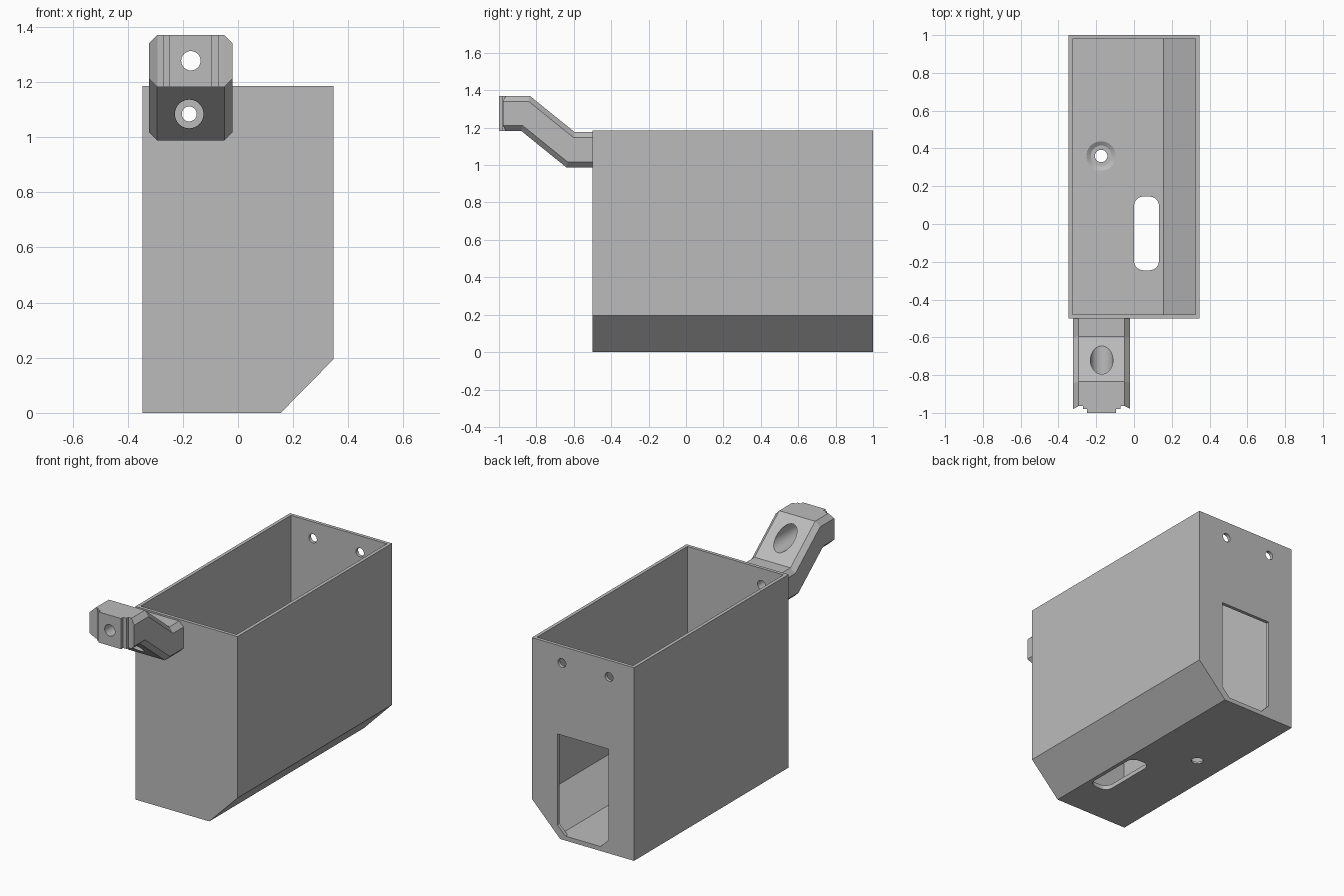
import bpy, bmesh, math
from mathutils import Matrix

if "Cube" in bpy.data.objects:
    bpy.data.objects.remove(bpy.data.objects["Cube"], do_unlink=True)

grey = bpy.data.materials.new("plain_grey")
grey.use_nodes = True
colour = (0.5, 0.5, 0.5, 1)
grey.diffuse_color = colour
grey.node_tree.nodes["Principled BSDF"].inputs["Base Color"].default_value = colour


def finish(name, bm):
    bmesh.ops.recalc_face_normals(bm, faces=bm.faces)
    mesh = bpy.data.meshes.new(name)
    bm.to_mesh(mesh)
    bm.free()
    mesh.materials.append(grey)
    ob = bpy.data.objects.new(name, mesh)
    bpy.context.collection.objects.link(ob)
    return ob


def loft(name, rings):
    """Skin a list of equal point rings and cap both ends."""
    bm = bmesh.new()
    rows = [[bm.verts.new(p) for p in ring] for ring in rings]
    n = len(rows[0])
    for a, b in zip(rows, rows[1:]):
        for i in range(n):
            j = (i + 1) % n
            bm.faces.new((a[i], a[j], b[j], b[i]))
    bm.faces.new(rows[0])
    bm.faces.new(rows[-1])
    return finish(name, bm)


def prism_y(name, profile, y0, y1):
    return loft(name, [[(x, y, z) for x, z in profile] for y in (y0, y1)])


def prism_z(name, profile, z0, z1):
    return loft(name, [[(x, y, z) for x, y in profile] for z in (z0, z1)])


def circle(cx, cy, r, n=40):
    return [(cx + r * math.cos(2 * math.pi * i / n),
             cy + r * math.sin(2 * math.pi * i / n)) for i in range(n)]


def cut(target, cutter):
    cutter.hide_render = True
    mod = target.modifiers.new("cut", 'BOOLEAN')
    mod.operation = 'DIFFERENCE'
    mod.solver = 'EXACT'
    mod.object = cutter
    bpy.context.view_layer.objects.active = target
    bpy.ops.object.modifier_apply(modifier=mod.name)
    bpy.data.objects.remove(cutter, do_unlink=True)


# Bin body: a tall box with one bevelled lower edge, hollowed from above
W, H, FLOOR = 0.347, 1.186, 0.027
IN = W - 0.021
body = prism_y("bin_body", [(-W, 0), (0.155, 0), (W, 0.195), (W, H), (-W, H)], -0.5, 1)
cut(body, prism_y("cavity", [(-IN, FLOOR), (0.157, FLOOR), (IN, 0.2),
                             (IN, 1.4), (-IN, 1.4)], -0.479, 0.979))

# Back window with clipped lower corners
B, C = 0.174, 0.055
cut(body, prism_y("window", [(-B, FLOOR + C), (C - B, FLOOR), (B - C, FLOOR),
                             (B, FLOOR + C), (B, 0.64), (-B, 0.64)], 0.9, 1.1))

# Two screw holes at the top of the back wall
HOLE_X, HOLE_Z = -0.177, 1.084
for x in (HOLE_X, 0.143):
    cut(body, prism_y("back_hole", circle(x, HOLE_Z, 0.027), 0.9, 1.1))

# Rounded slot in the floor
slot, r = [], 0.05
for k, (cx, cy) in enumerate(((0.132 - r, 0.145 - r), (r, 0.145 - r),
                              (r, r - 0.245), (0.132 - r, r - 0.245))):
    for s in range(9):
        a = math.pi / 2 * (k + s / 8)
        slot.append((cx + r * math.cos(a), cy + r * math.sin(a)))
cut(body, prism_z("slot", slot, -0.1, 0.1))

# Countersunk hole in the floor
cut(body, prism_z("floor_hole", circle(-0.174, 0.36, 0.033), -0.1, 0.1))
cut(body, loft("floor_sink", [[(x, y, z) for x, y in circle(-0.174, 0.36, rad)]
                              for rad, z in ((0.055, 0.012), (0.078, FLOOR), (0.078, 0.06))]))

# Hanger arm: a chamfered bar that bends up and forward
X0, X1, CH = -0.322, -0.02, 0.029
MID = (X0 + X1) / 2


def arm_ring(y_low, y_high, z_low, z_high):
    h = z_high - z_low
    section = [(X0 + CH, 0), (X1 - CH, 0), (X1, CH), (X1, h - CH),
               (X1 - CH, h), (X0 + CH, h), (X0, h - CH), (X0, CH)]
    return [(x, y_low + (y_high - y_low) * z / h, z_low + z) for x, z in section]


arm = loft("hanger_arm", [arm_ring(-1, -1, 1.182, 1.37),
                          arm_ring(-0.88, -0.835, 1.182, 1.37),
                          arm_ring(-0.64, -0.595, 0.988, 1.176),
                          arm_ring(-0.49, -0.49, 0.988, 1.176)])

# Stepped sides on the arm tip
for side in (-1, 1):
    steps = [(0.2, -0.99), (0.151, -0.979), (0.121, -0.963), (0.1, -0.963), (0.1, -0.98),
             (0.077, -0.98), (0.077, -1.1), (0.2, -1.1)]
    cut(arm, prism_z("tip_step", [(MID + side * x, y) for x, y in steps], 1.1, 1.5))

# Upper screw hole, with a wider head recess from behind
cut(arm, prism_y("upper_hole", circle(MID, 1.277, 0.035), -1.1, -0.5))
cut(arm, prism_y("upper_recess", circle(MID, 1.277, 0.06), -0.92, -0.5))

# Lower screw hole, with a wider head recess from the front
cut(arm, prism_y("lower_recess", circle(HOLE_X, HOLE_Z, 0.052), -1.1, -0.56))
for part in (arm, body):
    cut(part, prism_y("lower_hole", circle(HOLE_X, HOLE_Z, 0.027), -1.1, -0.4))

for part in (arm, body):
    bpy.ops.object.select_all(action='DESELECT')
    part.select_set(True)
    bpy.context.view_layer.objects.active = part
    bpy.ops.object.shade_smooth_by_angle(angle=math.radians(25))
